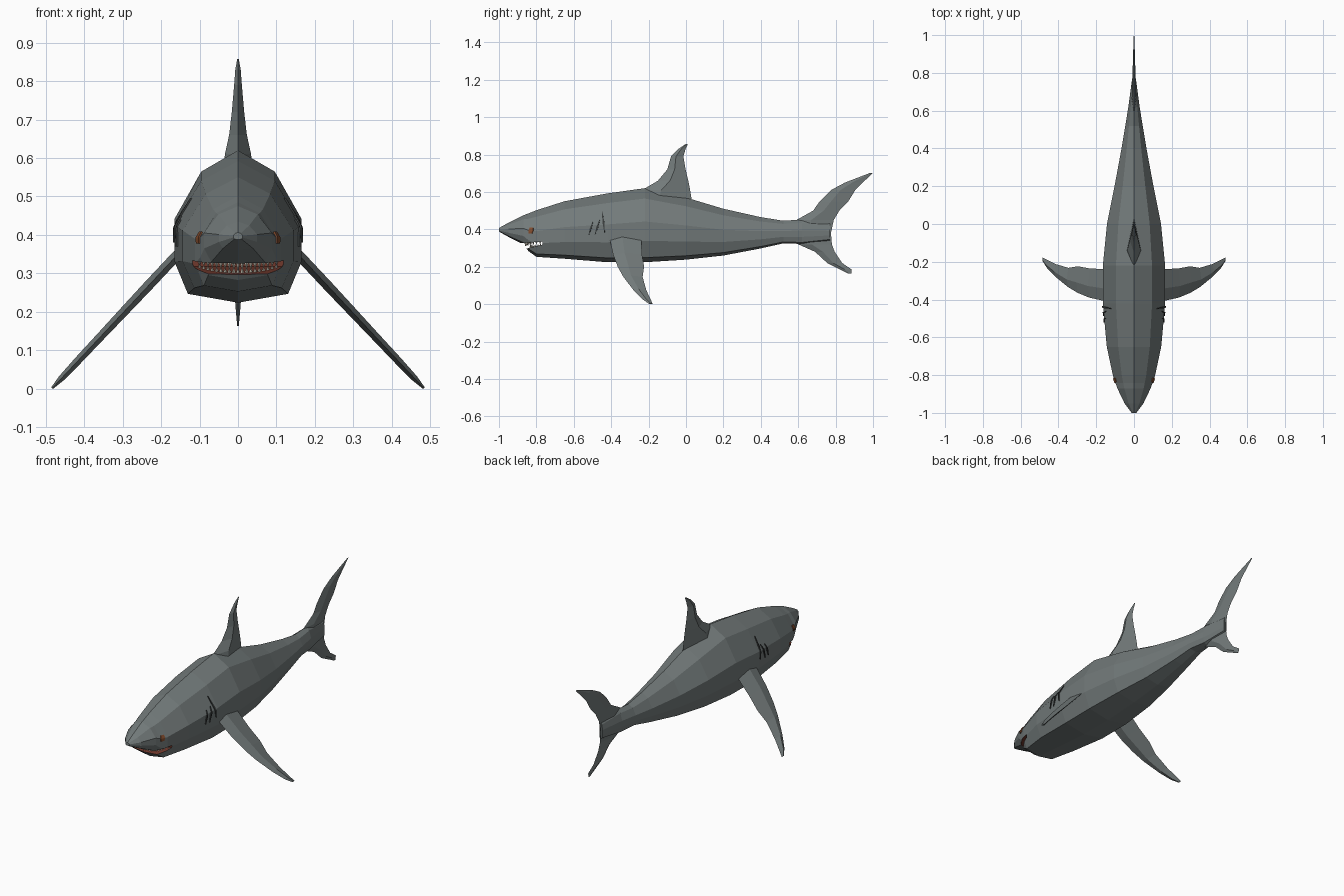
import bpy, bmesh, math
from mathutils import Vector

if "Cube" in bpy.data.objects:
    bpy.data.objects.remove(bpy.data.objects["Cube"])


def material(name, rgb):
    m = bpy.data.materials.new(name)
    m.diffuse_color = (*rgb, 1)
    m.use_nodes = True
    m.node_tree.nodes["Principled BSDF"].inputs["Base Color"].default_value = m.diffuse_color
    return m


GREY = material("shark grey", (0.17, 0.195, 0.195))
DARK = material("gill dark grey", (0.04, 0.045, 0.045))
RED = material("mouth red brown", (0.16, 0.04, 0.025))
TOOTH = material("tooth ivory", (0.62, 0.58, 0.48))
EYE = material("eye orange brown", (0.22, 0.07, 0.025))


def finish(name, bm, mats):
    bmesh.ops.recalc_face_normals(bm, faces=bm.faces)
    me = bpy.data.meshes.new(name)
    bm.to_mesh(me)
    bm.free()
    for m in mats:
        me.materials.append(m)
    ob = bpy.data.objects.new(name, me)
    bpy.context.collection.objects.link(ob)
    return ob


def loft(name, rings, mats):
    """Skin a row of equal-length closed rings and cap both ends."""
    bm = bmesh.new()
    vs = [[bm.verts.new(p) for p in r] for r in rings]
    n = len(vs[0])
    for a, b in zip(vs, vs[1:]):
        for i in range(n):
            j = (i + 1) % n
            bm.faces.new((a[i], a[j], b[j], b[i]))
    bm.faces.new(vs[0])
    bm.faces.new(vs[-1])
    return finish(name, bm, mats)


def blade(lead, trail, thick):
    """Four-sided fin section: sharp front and back, thickest near the front."""
    lead, trail, thick = Vector(lead), Vector(trail), Vector(thick)
    mid = lead.lerp(trail, 0.4)
    return [lead, mid + thick, trail, mid - thick]


# Body stations: y, top z, bottom z, half width
STATIONS = [
    (-1.00, .407, .388, .012), (-.95, .435, .360, .050), (-.87, .475, .320, .088),
    (-.842, .485, .283, .098), (-.80, .502, .253, .112), (-.65, .550, .243, .144),
    (-.42, .592, .224, .165), (-.22, .620, .224, .165), (0, .570, .238, .143),
    (.20, .510, .260, .103), (.40, .465, .298, .066), (.52, .446, .325, .046),
    (.62, .452, .322, .030), (.77, .435, .340, .010)]
# Half cross-section: width share, height share
SECTION = [(0, 1), (.58, .86), (1, .55), (1, .29), (.79, .0625), (0, 0)]

rings = []
for y, t, b, w in STATIONS:
    half = [(u * w, y, b + v * (t - b)) for u, v in SECTION]
    rings.append(half + [(-x, yy, z) for x, yy, z in half[-2:0:-1]])
body = loft("body", rings, [GREY, RED])

# Mouth opening cut into the head, its inside red
profile = [(-.93, .323), (-.768, .334), (-.768, .318), (-.93, .278)]
cutter = loft("mouth_cutter", [[(x, y, z) for y, z in profile] for x in (-.3, .3)], [GREY, RED])
for p in cutter.data.polygons:
    p.material_index = 1
mod = body.modifiers.new("mouth", 'BOOLEAN')
mod.operation = 'DIFFERENCE'
mod.solver = 'EXACT'
mod.object = cutter
cutter.hide_render = True
bpy.context.view_layer.objects.active = body
bpy.ops.object.modifier_apply(modifier=mod.name)
bpy.data.objects.remove(cutter)


# Teeth along the curved jaw line
bm = bmesh.new()
COUNT = 19
for row, (y0, z0, length) in enumerate([(-.858, .328, -.023), (-.832, .299, .022)]):
    for i in range(COUNT):
        x = -.1 + .2 * i / (COUNT - 1)
        y = y0 + (.078 if row == 0 else .054) * (abs(x) / .1) ** 2.5
        z = z0 + (y - y0) * (.07 if row == 0 else .25)
        size = length * (1 - .45 * abs(x) / .1)
        base = [bm.verts.new((x + .0055 * math.cos(a), y + .0055 * math.sin(a), z))
                for a in (0, math.pi / 2, math.pi, 1.5 * math.pi)]
        tip = bm.verts.new((x, y, z + size))
        bm.faces.new(base)
        for k in range(4):
            bm.faces.new((base[k], base[(k + 1) % 4], tip))
finish("teeth", bm, [TOOTH])


def skin_x(y, z):
    """Half width of the body at a given y and z."""
    for s0, s1 in zip(STATIONS, STATIONS[1:]):
        if s0[0] <= y <= s1[0]:
            f = (y - s0[0]) / (s1[0] - s0[0])
            _, t, b, w = [p + (q - p) * f for p, q in zip(s0, s1)]
    v = (z - b) / (t - b)
    for (u0, v0), (u1, v1) in zip(SECTION, SECTION[1:]):
        if v1 <= v <= v0:
            return w * (u0 + (u1 - u0) * (v0 - v) / max(v0 - v1, 1e-6))
    return w


def plate(name, side, start, end, width, mat, taper):
    """Thin strip lying on the skin from start to end, given as (y, z)."""
    bm = bmesh.new()
    rows = []
    for i in range(7):
        f = i / 6
        y = start[0] + (end[0] - start[0]) * f
        z = start[1] + (end[1] - start[1]) * f
        h = width / 2 * (1 - taper * abs(2 * f - 1))
        rows.append([bm.verts.new((side * (skin_x(q, z) + .002), q, z)) for q in (y - h, y + h)])
    for a, b in zip(rows, rows[1:]):
        bm.faces.new((a[0], a[1], b[1], b[0]))
    ob = finish(name, bm, [mat])
    sol = ob.modifiers.new("thickness", 'SOLIDIFY')
    sol.thickness = .006
    sol.offset = 0


for side, tag in ((1, "right"), (-1, "left")):
    # Eyes and gill slits
    plate("eye_" + tag, side, (-.832, .378), (-.826, .408), .026, EYE, .3)
    for i, (a, b) in enumerate([((-.52, .37), (-.498, .44)), ((-.487, .37), (-.462, .45)),
                                ((-.435, .38), (-.448, .495))]):
        plate(f"gill_{i + 1}_{tag}", side, a, b, .010, DARK, .8)
    # Pectoral fins: span share, leading y, trailing y, half thickness
    secs = []
    for s, lead, trail, t in [(0, -.41, -.24, .013), (.27, -.39, -.235, .013),
                              (.45, -.365, -.224, .012), (.6, -.335, -.232, .011),
                              (.8, -.28, -.212, .010), (.93, -.235, -.19, .008),
                              (1, -.198, -.178, .003)]:
        x, z = side * (.145 + .338 * s), .362 - .36 * s
        secs.append(blade((x, lead, z), (x, trail, z), (side * .727 * t, 0, .686 * t)))
    loft("pectoral_fin_" + tag, secs, [GREY])


def upright_fin(name, table):
    loft(name, [blade((0, a, z), (0, b, z), (t, 0, 0)) for z, a, b, t in table], [GREY])


# Dorsal fin: z, leading y, trailing y, half thickness
upright_fin("dorsal_fin", [
    (.55, -.27, .032, .040), (.61, -.235, .022, .034), (.66, -.15, .012, .023),
    (.72, -.10, -.002, .016), (.79, -.08, -.014, .010), (.83, -.04, -.002, .007),
    (.857, .0, .010, .002)])

# Tail fin, lower lobe to upper lobe
upright_fin("tail_fin", [
    (.163, .868, .884, .002), (.185, .825, .886, .004), (.22, .755, .835, .007),
    (.28, .69, .795, .010), (.32, .60, .780, .012), (.38, .57, .775, .014),
    (.45, .59, .790, .012), (.50, .68, .820, .010), (.55, .715, .868, .009),
    (.61, .775, .905, .007), (.65, .85, .945, .005), (.702, .985, 1.0, .002)])
